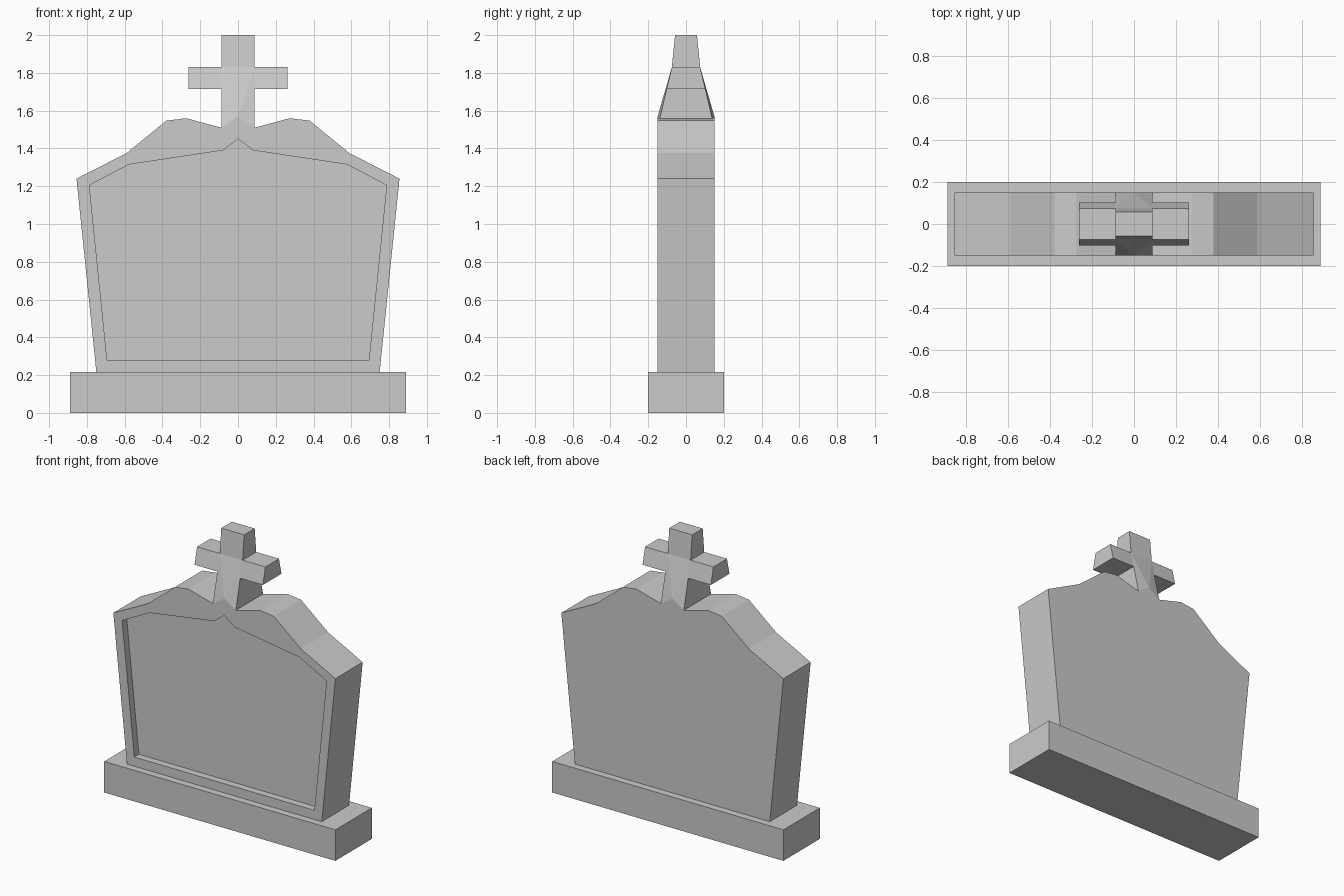
import bpy, bmesh

if "Cube" in bpy.data.objects:
    bpy.data.objects.remove(bpy.data.objects["Cube"])


def make_object(name, faces, mirror):
    """Flat-faced mesh from lists of face points, mirrored on the given axes."""
    bm = bmesh.new()
    for pts in faces:
        bm.faces.new([bm.verts.new(p) for p in pts])
    bmesh.ops.remove_doubles(bm, verts=bm.verts[:], dist=1e-4)
    mesh = bpy.data.meshes.new(name)
    bm.to_mesh(mesh)
    bm.free()
    ob = bpy.data.objects.new(name, mesh)
    bpy.context.collection.objects.link(ob)
    mod = ob.modifiers.new("mirror", 'MIRROR')
    mod.use_axis = mirror
    mod.merge_threshold = 1e-4
    return ob


def at(pts, y):
    return [(x, y, z) for x, z in pts]


def strip(front, back):
    """Quads joining two matching paths."""
    return [[front[i], back[i], back[i + 1], front[i + 1]]
            for i in range(len(front) - 1)]


# Plinth
bpy.ops.mesh.primitive_cube_add(size=1, location=(0, 0, 0.108))
plinth = bpy.context.object
plinth.name = "plinth"
plinth.scale = (1.78, 0.4, 0.216)

# Headstone slab: right half outline and recessed front panel outline
outer = [(0, 0.216), (0.75, 0.216), (0.855, 1.24), (0.59, 1.375), (0.38, 1.547),
         (0.275, 1.56), (0.088, 1.51), (0, 1.57)]
panel = [(0, 0.28), (0.693, 0.28), (0.787, 1.205), (0.577, 1.315),
         (0.08, 1.39), (0, 1.45)]
T, DEPTH = 0.15, 0.05
faces = [at(outer + panel[::-1], -T),      # front rim
         at(panel, -T + DEPTH),            # sunken panel
         at(outer, T)[::-1]]               # back
faces += strip(at(outer[1:-1], -T), at(outer[1:-1], T))
faces += [f[::-1] for f in strip(at(panel, -T), at(panel, -T + DEPTH))]
make_object("headstone", faces, (True, False, False))

# Cross: front right quarter, tapering in depth towards the top
W, ARM, LOW, HIGH, FOOT = 0.088, 0.263, 1.715, 1.83, 1.51


def p(x, z):
    if z > HIGH:
        return (x, -0.058, z)
    return (x, -0.075 - (HIGH - z) / (HIGH - FOOT) * 0.075, z)


peak = (0, -T, 1.57)
faces = [[p(0, HIGH), p(W, HIGH), p(W, 2), p(0, 2)],
         [peak, p(W, HIGH), p(0, HIGH)],
         [peak, p(W, FOOT), p(W, LOW), p(W, HIGH)],
         [p(W, LOW), p(ARM, LOW), p(ARM, HIGH), p(W, HIGH)]]
edge = [p(*q) for q in [(W, FOOT), (W, LOW), (ARM, LOW), (ARM, HIGH),
                        (W, HIGH), (W, 2), (0, 2)]]
faces += strip(edge, [(x, 0, z) for x, y, z in edge])
make_object("cross", faces, (True, True, False))
